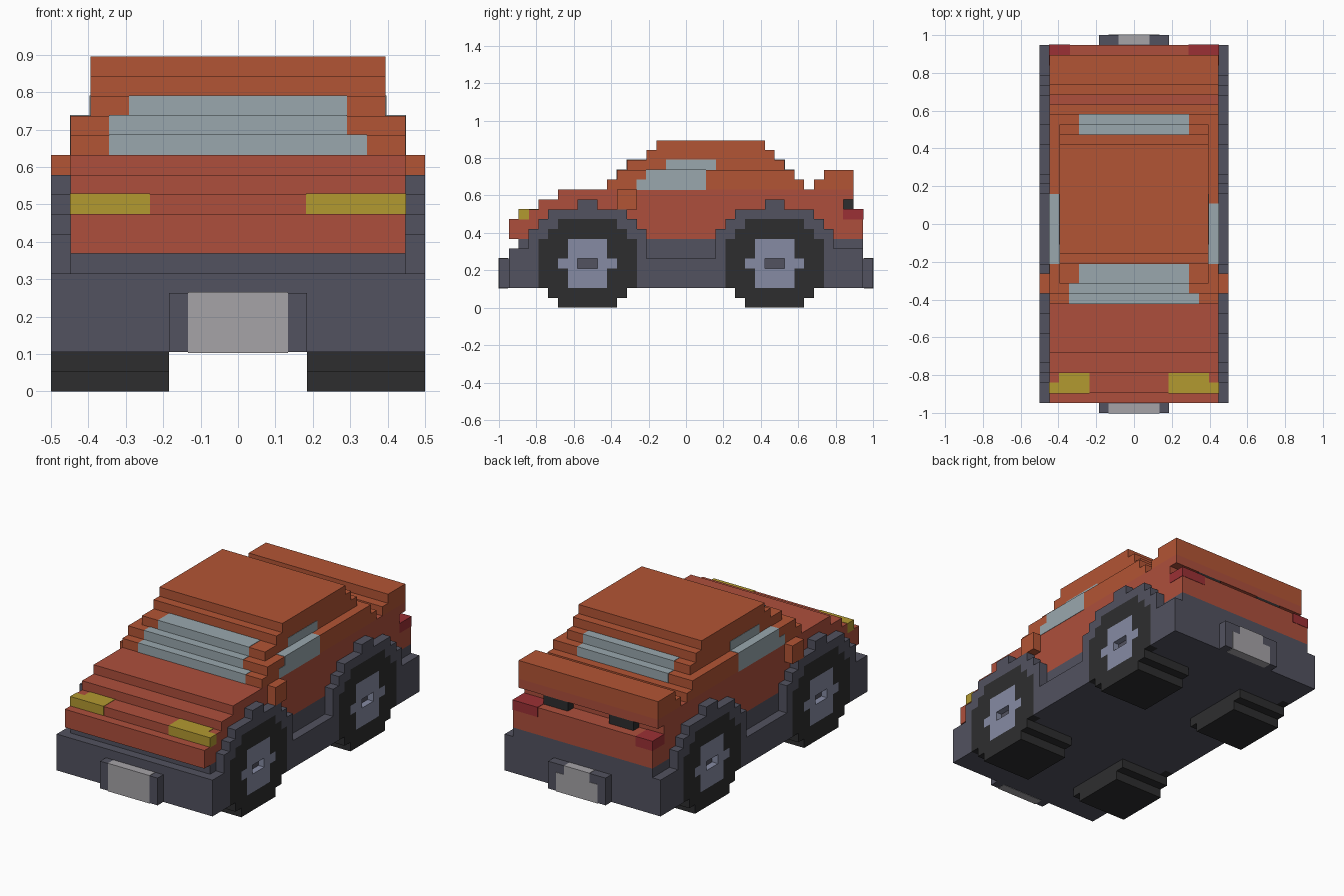
import bpy, bmesh

if "Cube" in bpy.data.objects:
    bpy.data.objects.remove(bpy.data.objects["Cube"])

U = 1 / 19      # one block; grid is 19 wide (x), 38 long (y), 17 high (z)
EPS = 0.04      # tiny outset (in blocks) for inlaid panels


def material(name, rgb):
    m = bpy.data.materials.new(name)
    m.diffuse_color = (*rgb, 1)
    m.use_nodes = True
    m.node_tree.nodes["Principled BSDF"].inputs["Base Color"].default_value = m.diffuse_color
    return m


RED = material("red paint", (0.42, 0.078, 0.045))
ORANGE = material("orange paint", (0.45, 0.09, 0.035))
GREY = material("trim grey", (0.085, 0.085, 0.115))
RUBBER = material("rubber", (0.027, 0.027, 0.028))
METAL = material("hub metal", (0.24, 0.26, 0.37))
GLASS = material("glass", (0.32, 0.39, 0.42))
YELLOW = material("headlight yellow", (0.45, 0.32, 0.03))
TAIL = material("tail red", (0.33, 0.03, 0.035))
PLATE = material("plate grey", (0.38, 0.37, 0.39))


def part(name, boxes, mat, grow=0.0, mirror=False):
    """One object from boxes (x0, x1, y0, y1, z0, z1) in grid units."""
    if mirror:
        boxes = boxes + [(19 - b[1], 19 - b[0], *b[2:]) for b in boxes]
    bm = bmesh.new()
    for x0, x1, y0, y1, z0, z1 in boxes:
        vs = bmesh.ops.create_cube(bm, size=1)["verts"]
        for v in vs:
            v.co.x = ((x0 + x1) / 2 - 9.5 + v.co.x * (x1 - x0 + 2 * grow)) * U
            v.co.y = ((y0 + y1) / 2 - 19 + v.co.y * (y1 - y0 + 2 * grow)) * U
            v.co.z = ((z0 + z1) / 2 + v.co.z * (z1 - z0 + 2 * grow)) * U
    me = bpy.data.meshes.new(name)
    bm.to_mesh(me)
    bm.free()
    me.materials.append(mat)
    ob = bpy.data.objects.new(name, me)
    bpy.context.collection.objects.link(ob)
    return ob


def rows(x0, x1, c, table):
    """Boxes from (z0, z1, y-start, y-end) rows placed around y = c."""
    return [(x0, x1, c + a, c + b, z0, z1) for z0, z1, a, b in table]


# Chassis and side sills
part("chassis", [(1, 18, 1, 37, 2, 6), (1, 18, 2, 37, 6, 7)], GREY)
part("side_sills", [(18, 19, 1, 3, 2, 6), (18, 19, 3, 4, 2, 5),
                    (18, 19, 14, 23, 2, 5), (18, 19, 33, 34, 2, 5),
                    (18, 19, 34, 37, 2, 6)], GREY, mirror=True)

# Stepped bodywork, cabin and roof
part("lower_body", [(1, 18, 1, 37, 7, 9), (1, 18, 2, 37, 9, 10),
                    (1, 18, 4, 35, 10, 11), (1, 18, 6, 36, 11, 12)], RED)
part("cabin", [(1, 18, 11, 31, 12, 13), (1, 18, 12, 30, 13, 14),
               (2, 17, 13, 29, 14, 15), (2, 17, 15, 28, 15, 16),
               (2, 17, 16, 27, 16, 17)], ORANGE)
part("spoiler", [(1, 18, 32, 36, 12, 13), (1, 18, 33, 36, 13, 14)], ORANGE)
part("spoiler_support", [(4, 7, 35, 36, 10, 11)], RUBBER, mirror=True)
part("side_mirrors", [(18, 19, 12, 14, 10, 12)], ORANGE, mirror=True)

# Windows
part("windshield", [(3, 16, 11, 12, 12, 13), (3, 15, 12, 13, 13, 14),
                    (4, 15, 13, 15, 14, 15)], GLASS, EPS)
part("rear_window", [(4, 15, 29, 30, 13, 14), (4, 15, 28, 29, 14, 15)], GLASS, EPS)
for side, x, end in (("right", 17, 21), ("left", 1, 22)):
    inner = 16 if side == "right" else 2
    part(side + "_window", [(x, x + 1, 14, end, 12, 13), (x, x + 1, 15, end, 13, 14),
                            (inner, inner + 1, 17, 22, 14, 15)], GLASS, EPS)

# Lights
part("headlights", [(1, 5, 2, 3, 9, 10), (2, 5, 3, 4, 9, 10),
                    (13, 18, 2, 3, 9, 10), (13, 17, 3, 4, 9, 10)], YELLOW, EPS)
part("tail_lights", [(1, 3, 35, 37, 9, 10), (15, 18, 35, 37, 9, 10)], TAIL, EPS)

# Bumper plates with light inlays
part("front_plate_frame", [(6, 13, 0, 1, 2, 5)], GREY)
part("front_plate", [(7, 12, 0, 0.9, 2, 5)], PLATE, EPS)
part("rear_plate_frame", [(6, 13, 37, 38, 2, 5)], GREY)
part("rear_plate", [(7, 12, 37.1, 38, 2, 4), (8, 11, 37.1, 38, 4, 5)], PLATE, EPS)

# Wheels: arch, tyre and hub share the outer layer without overlapping
ARCH = [(5, 7, -6, -5), (5, 7, 5, 6), (7, 8, -6, -4), (7, 8, 4, 6),
        (8, 9, -5, -3), (8, 9, 3, 5), (9, 10, -4, 4), (10, 11, -1, 1)]
TYRE = [(0, 1, -3, 3), (1, 2, -4, 4), (2, 4, -5, -2), (2, 4, 2, 5),
        (4, 5, -5, -3), (4, 5, 3, 5), (5, 7, -5, -2), (5, 7, 2, 5),
        (7, 8, -4, 4), (8, 9, -3, 3)]
HUB = [(2, 4, -2, 2), (4, 5, -3, -1), (4, 5, 1, 3), (5, 7, -2, 2)]
for end, c in (("front", 9), ("rear", 28)):
    part(end + "_wheel_arches", rows(18, 19, c, ARCH), GREY, mirror=True)
    part(end + "_tyres", rows(18, 19, c, TYRE) + rows(13, 18, c, TYRE[:2]),
         RUBBER, mirror=True)
    part(end + "_hubs", rows(18, 19, c, HUB), METAL, mirror=True)
    part(end + "_hub_recesses", rows(18, 18.3, c, [(4, 5, -1, 1)]), GREY, mirror=True)
